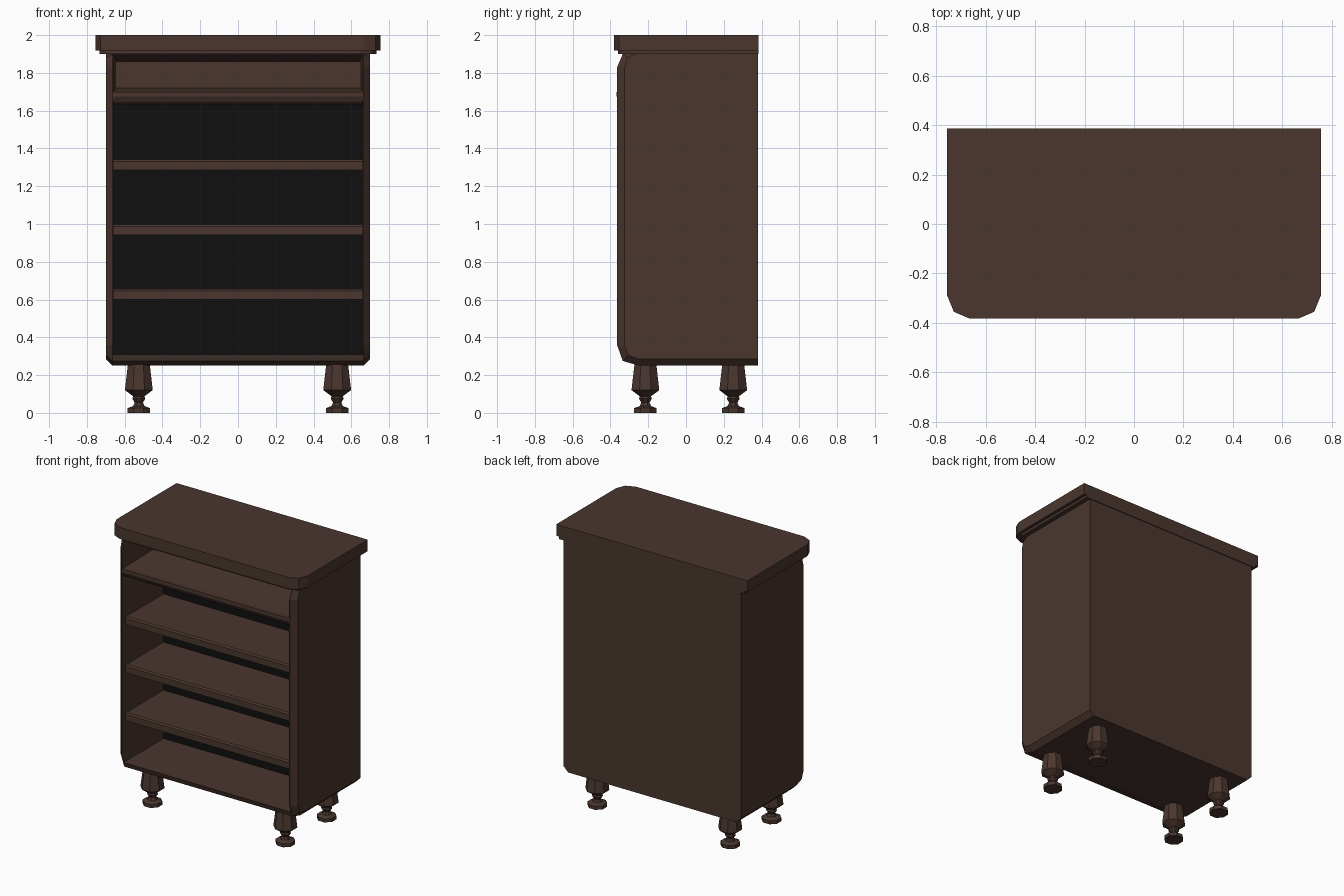
import bpy, bmesh, math

if "Cube" in bpy.data.objects:
    bpy.data.objects.remove(bpy.data.objects["Cube"])


def material(name, rgb):
    m = bpy.data.materials.new(name)
    m.diffuse_color = (*rgb, 1)
    m.use_nodes = True
    m.node_tree.nodes["Principled BSDF"].inputs["Base Color"].default_value = m.diffuse_color
    return m


BROWN = material("dark brown wood", (0.069, 0.037, 0.028))
BLACK = material("black backing", (0.005, 0.005, 0.005))


def make(name, verts, faces, mat=BROWN):
    me = bpy.data.meshes.new(name)
    me.from_pydata(verts, [], faces)
    bm = bmesh.new()
    bm.from_mesh(me)
    bmesh.ops.recalc_face_normals(bm, faces=bm.faces)
    bm.to_mesh(me)
    bm.free()
    me.materials.append(mat)
    ob = bpy.data.objects.new(name, me)
    bpy.context.collection.objects.link(ob)
    return ob


def loft(name, rings, mat=BROWN):
    """Join equal-length closed rings and cap both ends."""
    n = len(rings[0])
    verts = [v for r in rings for v in r]
    faces = [list(range(n)), list(range((len(rings) - 1) * n, len(rings) * n))]
    for k in range(len(rings) - 1):
        for i in range(n):
            j = (i + 1) % n
            faces.append([k * n + i, k * n + j, (k + 1) * n + j, (k + 1) * n + i])
    return make(name, verts, faces, mat)


def box(name, x, y0, y1, z0, z1, mat=BROWN):
    ring = [(y0, z0), (y1, z0), (y1, z1), (y0, z1)]
    return loft(name, [[(s, *p) for p in ring] for s in (-x, x)], mat)


# Carcass: side profile with bevelled outer edges
outer = [(0.38, 0.25), (-0.25, 0.25), (-0.335, 0.275), (-0.365, 0.36),
         (-0.365, 1.83), (-0.335, 1.90), (-0.28, 1.915), (0.38, 1.915)]
inner = [(0.38, 0.285), (-0.25, 0.285), (-0.305, 0.305), (-0.325, 0.355),
         (-0.325, 1.83), (-0.31, 1.88), (-0.27, 1.90), (0.38, 1.90)]
body = loft("cabinet_body", [[(x, *p) for p in prof] for x, prof in
                             ((-0.70, inner), (-0.665, outer), (0.665, outer), (0.70, inner))])

# Hollow out the front
cutter = box("cavity_cutter", 0.66, -0.5, 0.11, 0.31, 1.90)
cutter.hide_render = True
mod = body.modifiers.new("cavity", "BOOLEAN")
mod.operation = "DIFFERENCE"
mod.solver = "EXACT"
mod.object = cutter
bpy.context.view_layer.update()
hollow = bpy.data.meshes.new_from_object(body.evaluated_get(bpy.context.evaluated_depsgraph_get()))
body.modifiers.clear()
body.data = hollow
bpy.data.objects.remove(cutter)

# Black backing behind the open shelves
box("back_lining", 0.66, 0.102, 0.109, 0.31, 1.65, BLACK)

# Plain shelves with a small top front bevel
for i, z in enumerate((0.60, 0.943, 1.287)):
    prof = [(0.103, z), (-0.325, z), (-0.325, z + 0.045), (-0.315, z + 0.055), (0.103, z + 0.055)]
    loft(f"shelf_{i + 1}", [[(x, *p) for p in prof] for x in (-0.66, 0.66)])

# Upper shelf with a moulded front
prof = [(0.105, 1.63), (-0.325, 1.63), (-0.35, 1.645), (-0.367, 1.675), (-0.367, 1.70), (0.105, 1.70)]
loft("moulded_shelf", [[(x, *p) for p in prof] for x in (-0.66, 0.66)])

# Tapered recess lining of the top compartment
front = [(-0.66, -0.32, 1.70), (0.66, -0.32, 1.70), (0.66, -0.32, 1.90), (-0.66, -0.32, 1.90)]
back = [(-0.645, 0.09, 1.72), (0.645, 0.09, 1.72), (0.645, 0.09, 1.86), (-0.645, 0.09, 1.86)]
recess = make("top_recess", front + back,
              [[4, 5, 6, 7]] + [[i, (i + 1) % 4, (i + 1) % 4 + 4, i + 4] for i in range(4)])
if recess.data.polygons[0].normal.y > 0:
    recess.data.flip_normals()


# Table top and its lower lip, with clipped front corners
def slab(name, inset, z0, z1):
    half = [(0.755 - inset, 0.385), (0.755 - inset, -0.29),
            (0.728 - inset, -0.355 + inset), (0.665 - inset, -0.382 + inset)]
    plan = half + [(-x, y) for x, y in reversed(half)]
    loft(name, [[(x, y, z) for x, y in plan] for z in (z0, z1)])


slab("cabinet_top", 0, 1.918, 2.0)
slab("top_lip", 0.022, 1.90, 1.92)

# Turned octagonal legs
leg = [(0.06, 0), (0.06, 0.025), (0.03, 0.036), (0.022, 0.055), (0.034, 0.075),
       (0.03, 0.088), (0.073, 0.12), (0.072, 0.135), (0.058, 0.255)]
for x, sx in ((-0.525, "left"), (0.525, "right")):
    for y, sy in ((-0.215, "front"), (0.25, "back")):
        rings = [[(x + r / math.cos(math.pi / 8) * math.cos(math.pi / 4 * (k + 0.5)),
                   y + r / math.cos(math.pi / 8) * math.sin(math.pi / 4 * (k + 0.5)), z)
                  for k in range(8)] for r, z in leg]
        loft(f"{sy}_{sx}_leg", rings)
